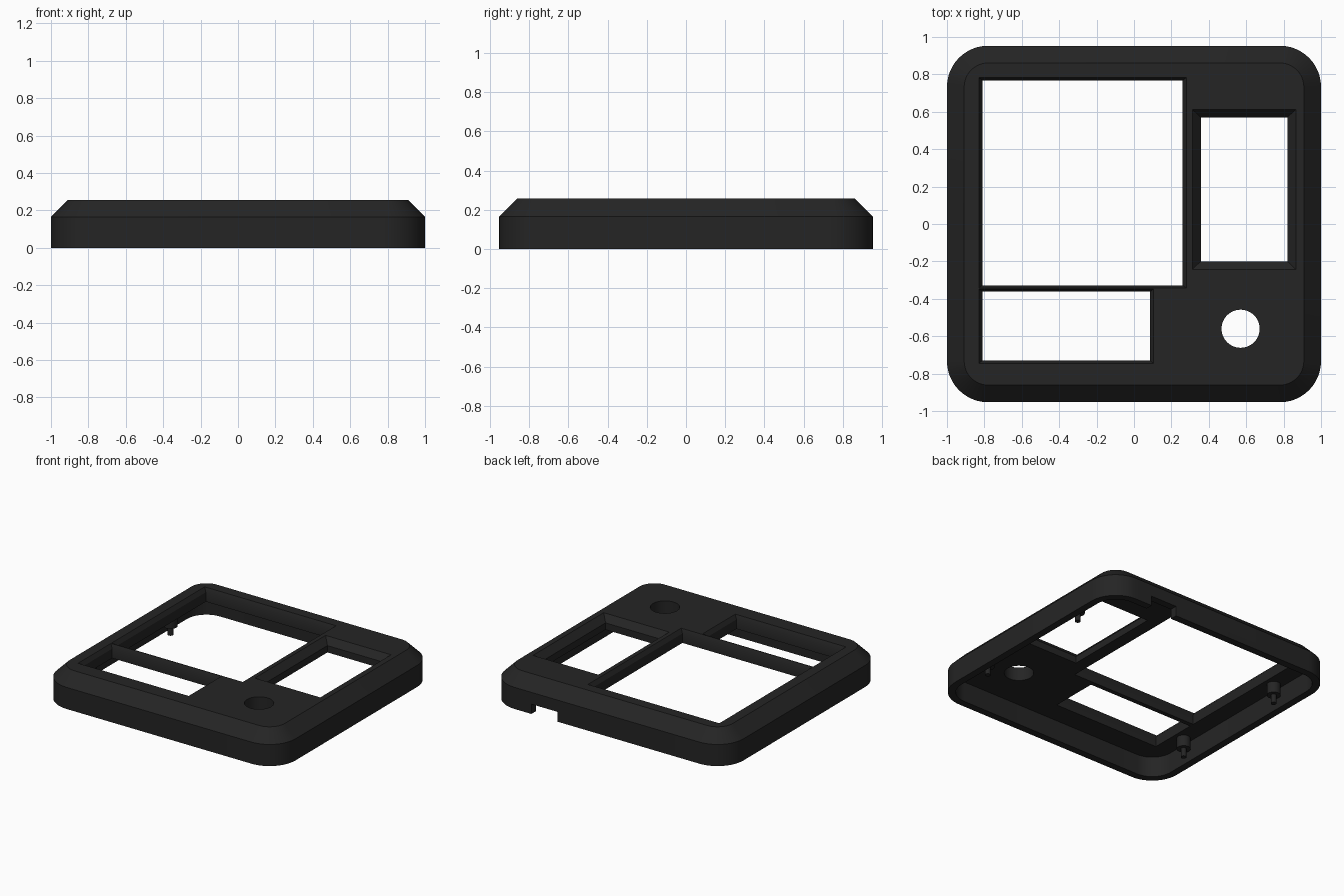
import bpy, bmesh, math

if "Cube" in bpy.data.objects:
    bpy.data.objects.remove(bpy.data.objects["Cube"])

black = bpy.data.materials.new("matte_black")
black.diffuse_color = (0.018, 0.018, 0.018, 1)
black.use_nodes = True
black.node_tree.nodes["Principled BSDF"].inputs["Base Color"].default_value = black.diffuse_color


def ring(x0, x1, y0, y1, r, z, seg=12):
    """Rounded rectangle outline (plain rectangle when r is 0)."""
    corners = [(x1 - r, y1 - r), (x0 + r, y1 - r), (x0 + r, y0 + r), (x1 - r, y0 + r)]
    pts = []
    for q, (cx, cy) in enumerate(corners):
        for i in range(seg + 1 if r else 1):
            a = math.pi / 2 * (q + i / seg)
            pts.append((cx + r * math.cos(a), cy + r * math.sin(a), z))
    return pts


def circle(cx, cy, r, z, n=32):
    return [(cx + r * math.cos(2 * math.pi * i / n),
             cy + r * math.sin(2 * math.pi * i / n), z) for i in range(n)]


def loft(name, rings):
    """Closed solid through equal-sized rings, listed from bottom to top."""
    bm = bmesh.new()
    loops = [[bm.verts.new(p) for p in pts] for pts in rings]
    n = len(loops[0])
    for a, b in zip(loops, loops[1:]):
        for i in range(n):
            j = (i + 1) % n
            bm.faces.new((a[i], a[j], b[j], b[i]))
    bm.faces.new(loops[0][::-1])
    bm.faces.new(loops[-1])
    bmesh.ops.recalc_face_normals(bm, faces=bm.faces)
    me = bpy.data.meshes.new(name)
    bm.to_mesh(me)
    bm.free()
    me.materials.append(black)
    ob = bpy.data.objects.new(name, me)
    bpy.context.collection.objects.link(ob)
    return ob


def activate(ob):
    bpy.ops.object.select_all(action='DESELECT')
    ob.select_set(True)
    bpy.context.view_layer.objects.active = ob


def cut(target, cutter):
    activate(target)
    m = target.modifiers.new("cut", 'BOOLEAN')
    m.operation, m.solver, m.object = 'DIFFERENCE', 'EXACT', cutter
    bpy.ops.object.modifier_apply(modifier=m.name)
    bpy.data.objects.remove(cutter)


def window(x0, x1, y0, y1, lip, depth):
    """Straight opening with a sloped lip at the top; lip = left, right, front, back."""
    l, r, f, b = lip
    k = (depth + 0.02) / depth
    return loft("window_cutter", [
        ring(x0, x1, y0, y1, 0, -0.1),
        ring(x0, x1, y0, y1, 0, TOP - depth),
        ring(x0 - l * k, x1 + r * k, y0 - f * k, y1 + b * k, 0, TOP + 0.02)])


TOP, SHOULDER, PLATE = 0.257, 0.165, 0.155

# Outer case with chamfered top edge
case = loft("case_shell", [
    ring(-1, 1, -0.953, 0.953, 0.22, 0),
    ring(-1, 1, -0.953, 0.953, 0.22, SHOULDER),
    ring(-0.908, 0.908, -0.861, 0.861, 0.128, TOP)])

# Hollow underside
cut(case, loft("cavity_cutter", [
    ring(-0.945, 0.945, -0.898, 0.898, 0.165, -0.1),
    ring(-0.945, 0.945, -0.898, 0.898, 0.165, PLATE)]))

# Screen opening, lower opening and side opening
cut(case, window(-0.81, 0.26, -0.328, 0.768, (0.02, 0.02, 0.014, 0.015), 0.03))
cut(case, window(-0.81, 0.085, -0.73, -0.362, (0.02, 0.02, 0.015, 0.014), 0.03))
cut(case, window(0.357, 0.82, -0.20, 0.57, (0.045, 0.045, 0.042, 0.042), 0.05))

# Round button hole
cut(case, loft("hole_cutter", [circle(0.57, -0.56, 0.102, -0.1, 48),
                               circle(0.57, -0.56, 0.102, 0.4, 48)]))

# Cable notch in the back wall
cut(case, loft("notch_cutter", [ring(0.42, 0.64, 0.85, 1.1, 0, -0.1),
                                ring(0.42, 0.64, 0.85, 1.1, 0, 0.075)]))
activate(case)
bpy.ops.object.shade_smooth_by_angle(angle=math.radians(30))

# Stepped mounting pegs under the side margins
for x in (-0.885, 0.885):
    for y in (0.45, -0.52):
        peg = loft("mounting_peg", [
            circle(x, y, 0.02, 0.005), circle(x, y, 0.02, 0.07),
            circle(x, y, 0.048, 0.07), circle(x, y, 0.048, PLATE + 0.01)])
        activate(peg)
        bpy.ops.object.shade_smooth_by_angle(angle=math.radians(30))
